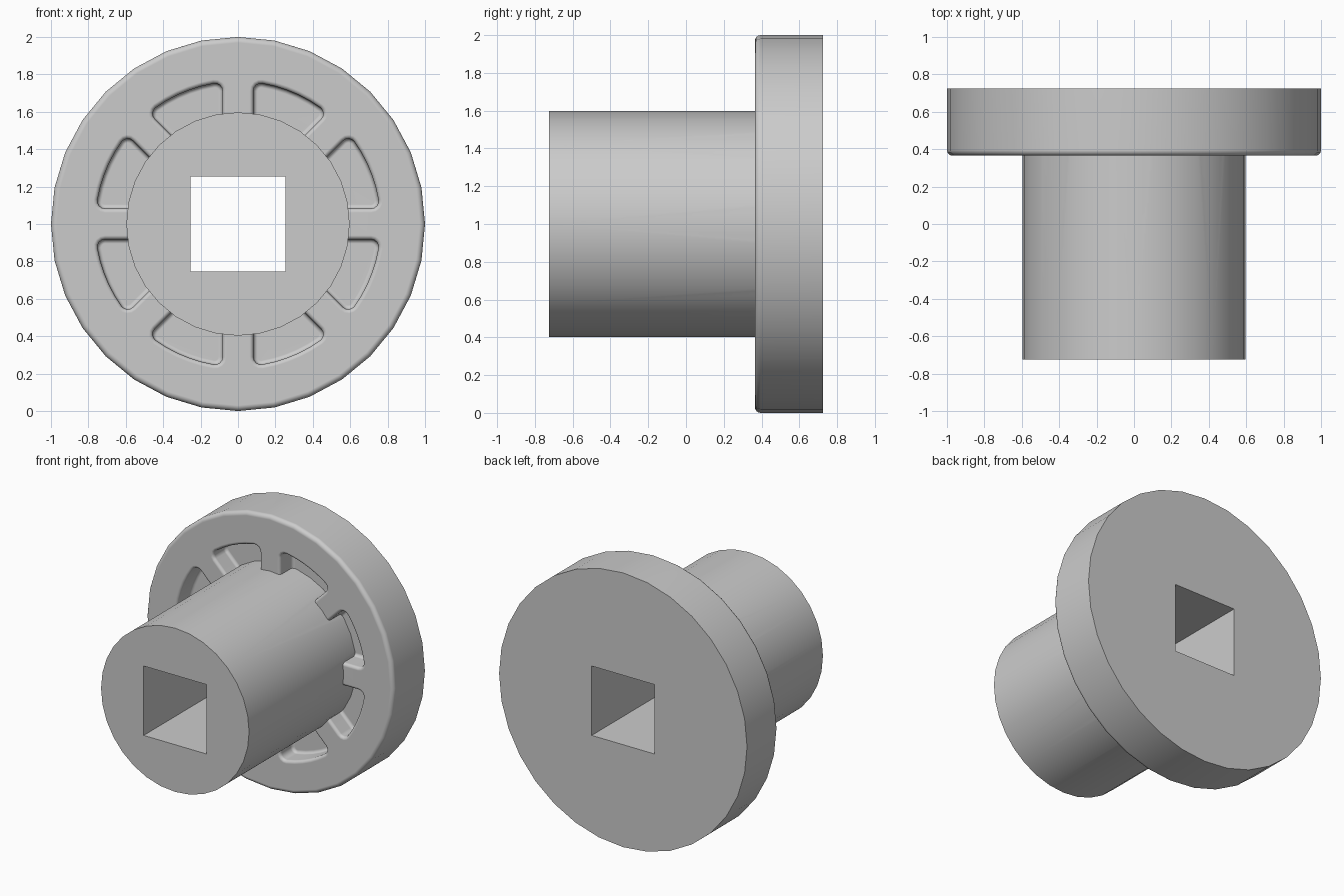
import bpy, bmesh
from math import sin, cos, asin, pi, radians

if "Cube" in bpy.data.objects:
    bpy.data.objects.remove(bpy.data.objects["Cube"])

CZ = 1.0                       # height of the axis
FRONT, MID, BACK = -0.725, 0.365, 0.725


def loft(name, stacks):
    """Closed solids, each a stack of matching (x, y, z) loops capped at both ends."""
    bm = bmesh.new()
    for loops in stacks:
        rows = [[bm.verts.new(p) for p in loop] for loop in loops]
        n = len(rows[0])
        for a, b in zip(rows, rows[1:]):
            for i in range(n):
                j = (i + 1) % n
                bm.faces.new((a[i], a[j], b[j], b[i]))
        bm.faces.new(rows[0])
        bm.faces.new(rows[-1])
    bmesh.ops.recalc_face_normals(bm, faces=bm.faces)
    me = bpy.data.meshes.new(name)
    bm.to_mesh(me)
    bm.free()
    ob = bpy.data.objects.new(name, me)
    bpy.context.collection.objects.link(ob)
    return ob


def ring(r, y, n=32):
    return [(r * cos(2 * pi * i / n), y, CZ + r * sin(2 * pi * i / n)) for i in range(n)]


def boolean(target, tool, op):
    m = target.modifiers.new(op, 'BOOLEAN')
    m.operation, m.object, m.solver = op, tool, 'EXACT'
    tool.hide_render = True
    bpy.context.view_layer.objects.active = target
    bpy.ops.object.modifier_apply(modifier=m.name)
    bpy.data.objects.remove(tool)


# Pocket outline between two parallel-sided ribs; d grows it outwards
HALF_RIB, OUTER, CORNER, INNER = 0.083, 0.762, 0.04, 0.5


def pocket_loop(d, y, turn):
    a = asin((HALF_RIB + CORNER) / (OUTER - CORNER))
    cx, cz = (OUTER - CORNER) * cos(a), HALF_RIB + CORNER
    h, c = HALF_RIB - d, CORNER + d
    half = [((INNER ** 2 - h ** 2) ** 0.5, h)]
    for i in range(5):                                   # rounded corner
        t = -pi / 2 + (a + pi / 2) * i / 4
        half.append((cx + c * cos(t), cz + c * sin(t)))
    for i in (1, 2):                                     # outer arc
        t = a + (pi / 8 - a) * i / 2.5
        half.append(((OUTER + d) * cos(t), (OUTER + d) * sin(t)))
    k = cos(pi / 4)
    pts = half + [(k * (x + z), k * (x - z)) for x, z in reversed(half)]
    return [(x * cos(turn) - z * sin(turn), y, CZ + x * sin(turn) + z * cos(turn))
            for x, z in pts]


# Pocket depth profile: open mouth, rounded lip, wall, rounded floor
DEPTH, F = 0.145, 0.022
quarter = [pi / 2 * i / 4 for i in range(5)]
levels = [(F, MID - 0.05)]
levels += [(F * (1 - cos(t)), MID + F - F * sin(t)) for t in reversed(quarter)]
levels += [(-F * (1 - cos(t)), MID + DEPTH - F + F * sin(t)) for t in quarter]
pockets = loft("pocket_cutter", [[pocket_loop(d, y, k * pi / 4) for d, y in levels]
                                 for k in range(8)])

# Flange with a rounded front rim
R = 0.03
flange = [ring(1 - R + R * sin(t), MID + R - R * cos(t)) for t in quarter]
body = loft("flanged_bushing", [flange + [ring(1, BACK)]])
boolean(body, pockets, 'DIFFERENCE')

# Round shaft
boolean(body, loft("shaft", [[ring(0.597, FRONT), ring(0.597, 0.6)]]), 'UNION')

# Square through hole
S = 0.253
square = [[(x, y, CZ + z) for x, z in ((-S, -S), (S, -S), (S, S), (-S, S))] for y in (-1, 1)]
boolean(body, loft("square_cutter", [square]), 'DIFFERENCE')

# Smooth shading with crisp edges
bpy.ops.object.select_all(action='DESELECT')
body.select_set(True)
bpy.context.view_layer.objects.active = body
bpy.ops.object.shade_smooth_by_angle(angle=radians(30))
wn = body.modifiers.new("weighted_normals", 'WEIGHTED_NORMAL')
wn.keep_sharp = True
